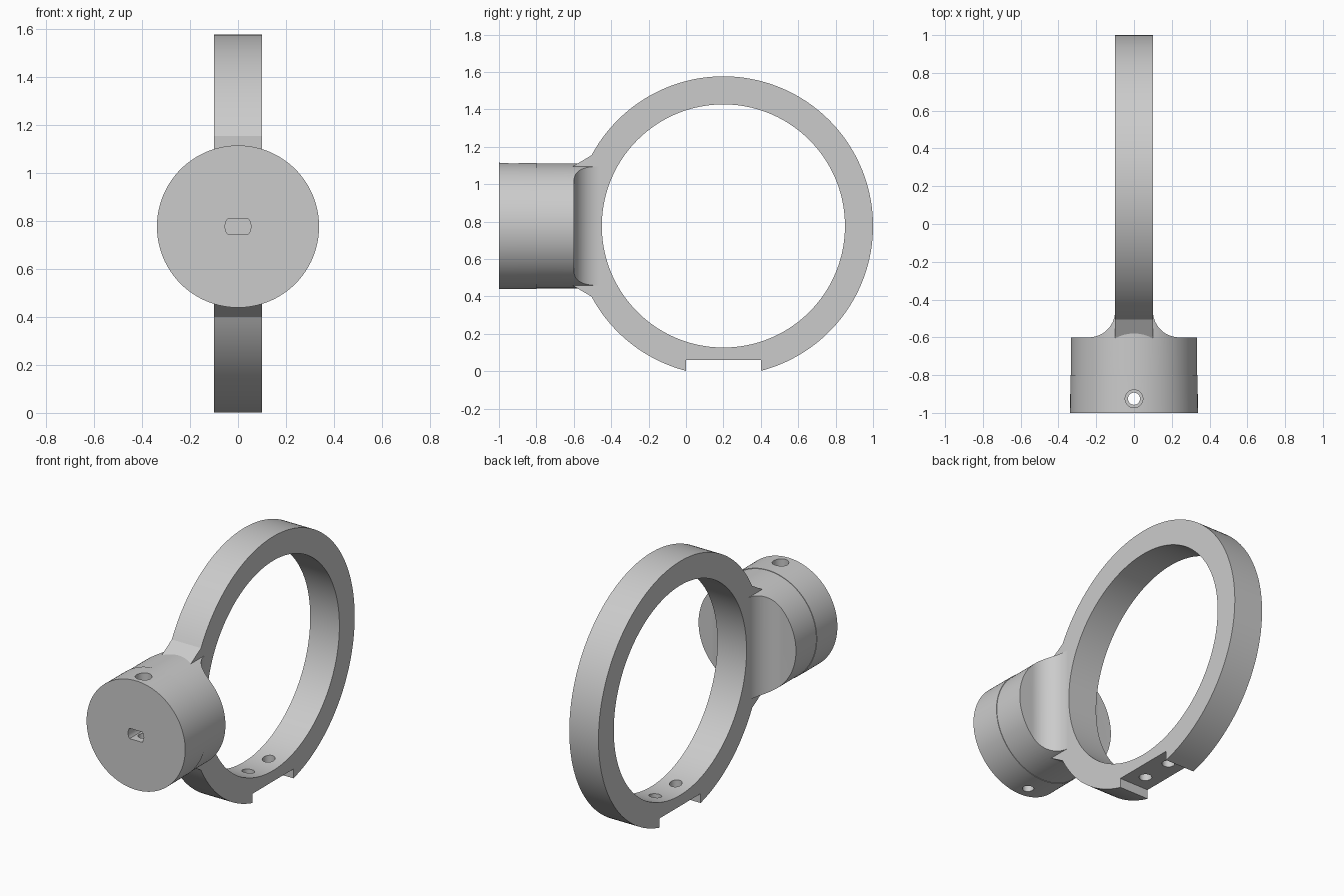
import bpy, bmesh, math
from mathutils import Matrix, Vector

cube = bpy.data.objects.get("Cube")
if cube:
    bpy.data.objects.remove(cube, do_unlink=True)

ZC = 0.777          # height of the shared ring and hub axis
RING_Y = 0.2
NOTCH_Z = 0.06

grey = bpy.data.materials.new("plain_grey")
grey.use_nodes = True
colour = (0.6, 0.6, 0.6, 1)
grey.diffuse_color = colour
grey.node_tree.nodes["Principled BSDF"].inputs["Base Color"].default_value = colour


def finish(name, bm):
    bmesh.ops.recalc_face_normals(bm, faces=bm.faces)
    mesh = bpy.data.meshes.new(name)
    bm.to_mesh(mesh)
    bm.free()
    mesh.materials.append(grey)
    obj = bpy.data.objects.new(name, mesh)
    bpy.context.collection.objects.link(obj)
    return obj


def prism(name, points, direction):
    """Close a 3D outline and extrude it along a direction."""
    bm = bmesh.new()
    face = bm.faces.new([bm.verts.new(p) for p in points])
    ext = bmesh.ops.extrude_face_region(bm, geom=[face])
    verts = [g for g in ext["geom"] if isinstance(g, bmesh.types.BMVert)]
    bmesh.ops.translate(bm, verts=verts, vec=Vector(direction))
    return finish(name, bm)


def cylinder(name, radius, depth, centre, axis, segments=48):
    bm = bmesh.new()
    turn = Vector((0, 0, 1)).rotation_difference(Vector(axis)).to_matrix().to_4x4()
    bmesh.ops.create_cone(bm, cap_ends=True, segments=segments, radius1=radius,
                          radius2=radius, depth=depth,
                          matrix=Matrix.Translation(centre) @ turn)
    return finish(name, bm)


def combine(target, other, operation):
    mod = target.modifiers.new(operation.lower(), "BOOLEAN")
    mod.operation = operation
    mod.solver = "EXACT"
    mod.object = other
    bpy.context.view_layer.objects.active = target
    bpy.ops.object.modifier_apply(modifier=mod.name)
    bpy.data.objects.remove(other, do_unlink=True)


def arc(cx, cy, r, start, end, count):
    return [(cx + r * math.cos(start + (end - start) * i / count),
             cy + r * math.sin(start + (end - start) * i / count))
            for i in range(count + 1)]


# Ring outline with flared neck and mounting notch
R = 0.8
foot = math.acos(0.2 / R)
flare = math.acos(-0.705 / R)
outline = arc(RING_Y, ZC, R, -foot, flare, 110)
outline += [(-0.65, ZC + 0.292), (-0.65, ZC - 0.292)]
outline += arc(RING_Y, ZC, R, 2 * math.pi - flare, math.pi + foot, 24)
outline += [(0, NOTCH_Z), (0.4, NOTCH_Z)]
body = prism("ring_mount", [(-0.1, y, z) for y, z in outline], (0.2, 0, 0))
bore = cylinder("ring_bore", 0.65, 1, (0, RING_Y, ZC), (1, 0, 0), 160)
combine(body, bore, "DIFFERENCE")

# Round hub turned from a profile with a fine step
bm = bmesh.new()
profile = [(0, -1), (0.338, -1), (0.337, -0.8), (0.334, -0.8),
           (0.334, -0.455), (0, -0.455)]
verts = [bm.verts.new((r, y, ZC)) for r, y in profile]
edges = [bm.edges.new(pair) for pair in zip(verts, verts[1:])]
bmesh.ops.spin(bm, geom=verts + edges, cent=(0, 0, ZC), axis=(0, 1, 0),
               angle=2 * math.pi, steps=128)
bmesh.ops.remove_doubles(bm, verts=bm.verts, dist=0.0001)
hub = finish("hub", bm)

# Concave fillets narrowing the hub into the ring
for side in (-1, 1):
    f = 0.14
    curve = arc(0.1 + f, -0.6 + f, f, 1.5 * math.pi, math.pi, 20)
    curve += [(0.1, -0.4), (0.5, -0.4), (0.5, -0.6)]
    cutter = prism("fillet", [(side * x, y, ZC - 0.5) for x, y in curve], (0, 0, 1))
    combine(hub, cutter, "DIFFERENCE")
combine(body, hub, "UNION")

# Flat-sided shaft slot in the hub front
a = math.asin(0.032 / 0.054)
slot = arc(0, ZC, 0.054, -a, a, 10) + arc(0, ZC, 0.054, math.pi - a, math.pi + a, 10)
combine(body, prism("shaft_slot", [(x, -1.1, z) for x, z in slot], (0, 0.4, 0)),
        "DIFFERENCE")

# Clamp screw hole with a wider head recess on top
combine(body, cylinder("screw_hole", 0.032, 1, (0, -0.925, ZC), (0, 0, 1)), "DIFFERENCE")
combine(body, cylinder("screw_recess", 0.047, 0.3, (0, -0.925, ZC + 0.34), (0, 0, 1)),
        "DIFFERENCE")

# Two mounting holes through the ring foot
for y in (0.1, 0.3):
    combine(body, cylinder("foot_hole", 0.036, 0.4, (0, y, 0.1), (0, 0, 1)), "DIFFERENCE")

bpy.ops.object.select_all(action="DESELECT")
body.select_set(True)
bpy.context.view_layer.objects.active = body
bpy.ops.object.shade_smooth_by_angle(angle=math.radians(25))
